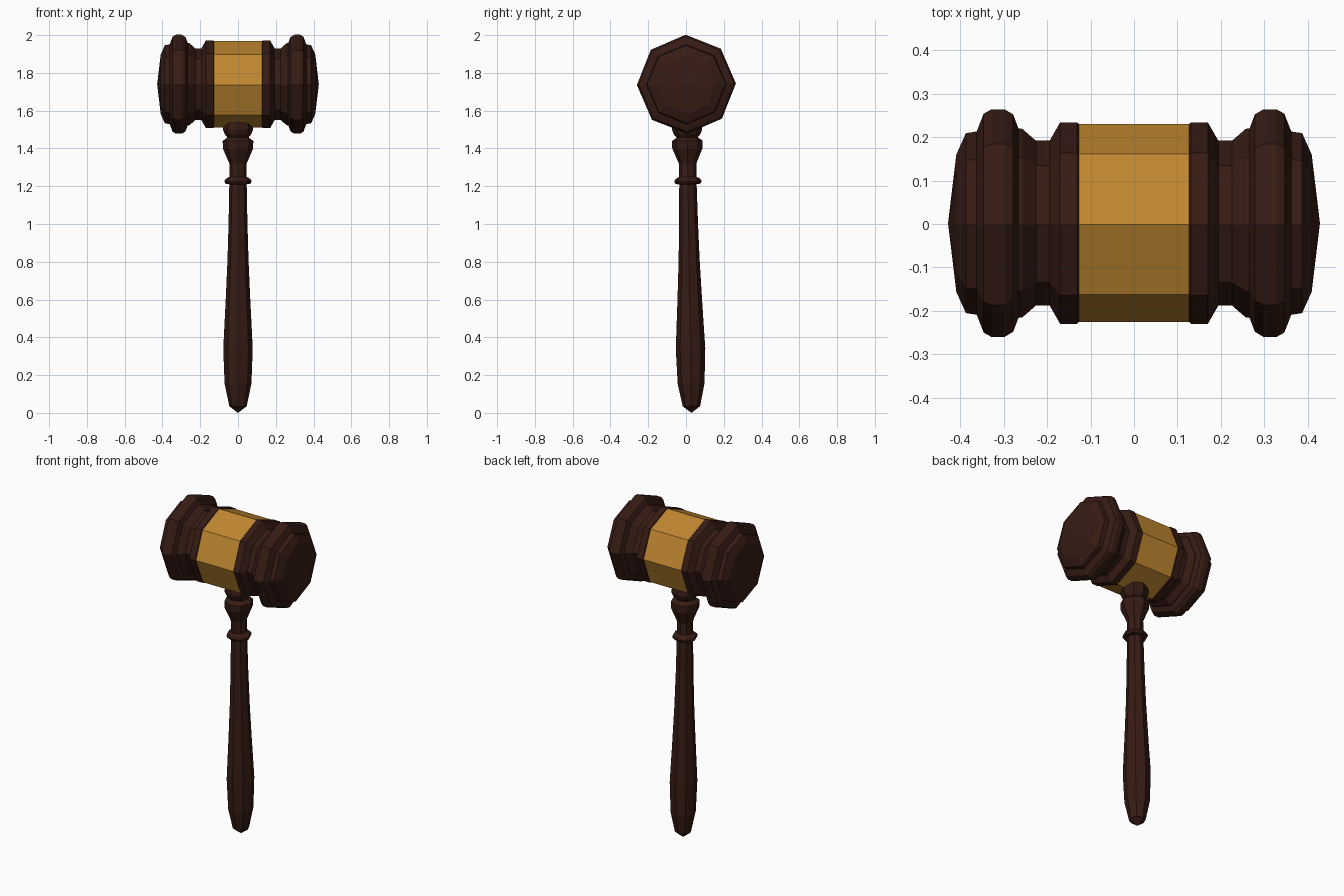
import bpy, bmesh, math
from mathutils import Matrix

if "Cube" in bpy.data.objects:
    bpy.data.objects.remove(bpy.data.objects["Cube"])

SIDES = 8
CENTRE = (0, 0.002, 1.74)
TILT = math.radians(0.9)


def material(name, rgb):
    m = bpy.data.materials.new(name)
    m.diffuse_color = (*rgb, 1)
    m.use_nodes = True
    m.node_tree.nodes["Principled BSDF"].inputs["Base Color"].default_value = m.diffuse_color
    return m


wood = material("dark_wood", (0.038, 0.0115, 0.007))
gold = material("gold", (0.53, 0.243, 0.03))


def lathe(name, profile, mat, axis="Z"):
    """Turn (position, radius) points around an axis; flat faceted."""
    bm = bmesh.new()
    rings = []
    for t, r in profile:
        if r == 0:
            rings.append([bm.verts.new((0, 0, t))] * SIDES)
        else:
            rings.append([bm.verts.new((r * math.cos(a), r * math.sin(a), t))
                          for a in (2 * math.pi * i / SIDES for i in range(SIDES))])
    for low, high in zip(rings, rings[1:]):
        for i in range(SIDES):
            j = (i + 1) % SIDES
            quad = dict.fromkeys((low[i], low[j], high[j], high[i]))
            bm.faces.new(list(quad))
    if axis == "X":
        bm.transform(Matrix.Rotation(math.pi / 2, 4, "Y"))
    bmesh.ops.recalc_face_normals(bm, faces=bm.faces)
    mesh = bpy.data.meshes.new(name)
    bm.to_mesh(mesh)
    bm.free()
    mesh.materials.append(mat)
    obj = bpy.data.objects.new(name, mesh)
    obj.location = CENTRE
    obj.rotation_euler.x = TILT
    bpy.context.collection.objects.link(obj)
    return obj


# Head: one half-profile, mirrored to the other end
half = [(0.12, 0.22), (0.131, 0.232), (0.17, 0.232), (0.194, 0.19), (0.226, 0.19),
        (0.257, 0.217), (0.266, 0.218), (0.278, 0.25), (0.298, 0.262), (0.328, 0.262),
        (0.346, 0.252), (0.362, 0.211), (0.387, 0.207), (0.409, 0.158), (0.428, 0)]
lathe("head", [(-x, r) for x, r in reversed(half)] + half, wood, "X")

# Gold band around the middle of the head
lathe("band", [(-0.127, 0.2), (-0.127, 0.228), (0.127, 0.228), (0.127, 0.2)], gold, "X")

# Turned handle with collar ring and flared neck, listed by height
handle = [(0.0, 0), (0.035, 0.046), (0.155, 0.071), (0.34, 0.078), (0.6, 0.065),
          (0.8, 0.056), (1.0, 0.05), (1.21, 0.046), (1.213, 0.066), (1.225, 0.072),
          (1.238, 0.066), (1.25, 0.046), (1.32, 0.046), (1.4, 0.08), (1.44, 0.081),
          (1.458, 0.056), (1.475, 0.07), (1.5, 0.08), (1.53, 0.075), (1.6, 0.04), (1.6, 0)]
lathe("handle", [(z - CENTRE[2], r) for z, r in handle], wood)
